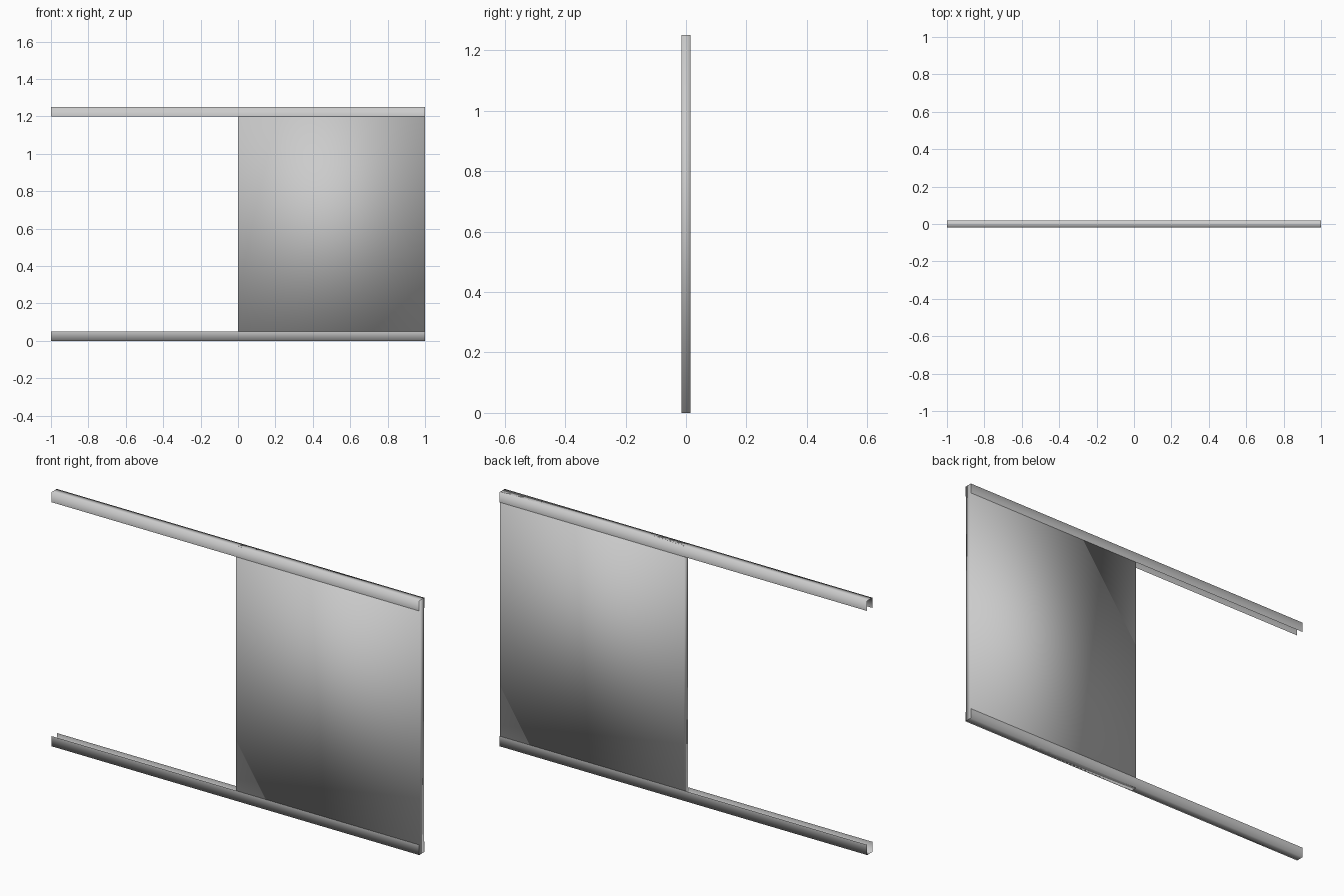
import bpy, bmesh

if "Cube" in bpy.data.objects:
    bpy.data.objects.remove(bpy.data.objects["Cube"])

HALF_DEPTH, LIP, HEIGHT = 0.02, 0.05, 1.25


def add_object(name, bm):
    bmesh.ops.recalc_face_normals(bm, faces=bm.faces)
    for f in bm.faces:
        f.smooth = True
    mesh = bpy.data.meshes.new(name)
    bm.to_mesh(mesh)
    bm.free()
    obj = bpy.data.objects.new(name, mesh)
    bpy.context.collection.objects.link(obj)
    return obj


def rail(name, z_web, z_lip):
    # Thin sheet U-channel swept along x
    profile = [(-HALF_DEPTH, z_lip), (-HALF_DEPTH, z_web),
               (HALF_DEPTH, z_web), (HALF_DEPTH, z_lip)]
    bm = bmesh.new()
    left, right = ([bm.verts.new((x, y, z)) for y, z in profile] for x in (-1, 1))
    for i in range(3):
        bm.faces.new((left[i], left[i + 1], right[i + 1], right[i]))
    obj = add_object(name, bm)
    # Web normal must face out of the channel
    web = obj.data.polygons[1]
    if web.normal.z * (z_web - z_lip) < 0:
        obj.data.flip_normals()
    return obj


# Guide rails, open towards each other
rail("bottom_rail", 0, LIP)
rail("top_rail", HEIGHT, HEIGHT - LIP)

# Sliding panel held between the rails
bm = bmesh.new()
bmesh.ops.create_cube(bm, size=1)
bmesh.ops.scale(bm, vec=(1, 0.031, HEIGHT), verts=bm.verts)
bmesh.ops.translate(bm, vec=(0.5, 0, HEIGHT / 2), verts=bm.verts)
add_object("sliding_panel", bm)
